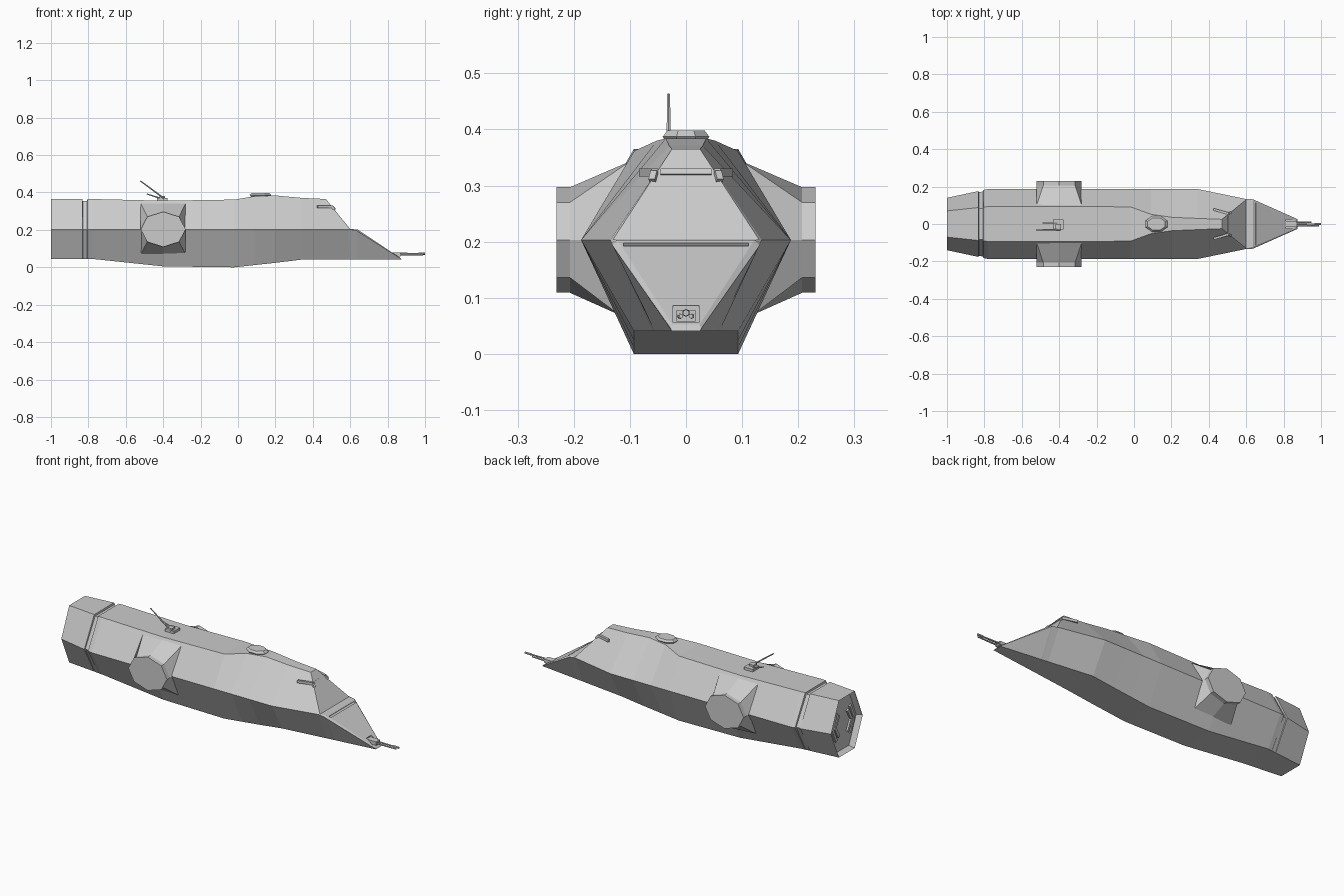
import bpy, bmesh, math
from mathutils import Vector, Matrix

if "Cube" in bpy.data.objects:
    bpy.data.objects.remove(bpy.data.objects["Cube"])


def make(name, bm):
    bmesh.ops.recalc_face_normals(bm, faces=bm.faces[:])
    me = bpy.data.meshes.new(name)
    bm.to_mesh(me)
    bm.free()
    ob = bpy.data.objects.new(name, me)
    bpy.context.collection.objects.link(ob)
    return ob


def loft(bm, rings, cap_start=True, cap_end=True):
    vs = [[bm.verts.new(p) for p in r] for r in rings]
    n = len(vs[0])
    for a, b in zip(vs, vs[1:]):
        for i in range(n):
            j = (i + 1) % n
            bm.faces.new((a[i], a[j], b[j], b[i]))
    start = bm.faces.new(vs[0]) if cap_start else None
    if cap_end:
        bm.faces.new(vs[-1])
    return start


def box(name, loc, size, rot=(0, 0, 0)):
    bm = bmesh.new()
    bmesh.ops.create_cube(bm, size=1)
    bmesh.ops.scale(bm, vec=size, verts=bm.verts[:])
    ob = make(name, bm)
    ob.location, ob.rotation_euler = loc, rot
    return ob


def bar(name, a, b, w, h):
    # rectangular bar running between two points
    a, b = Vector(a), Vector(b)
    ob = box(name, (a + b) / 2, (w, h, (b - a).length))
    ob.rotation_euler = (b - a).to_track_quat('Z', 'Y').to_euler()
    return ob


def rod(name, a, b, r1, r2, sides=6):
    a, b = Vector(a), Vector(b)
    bm = bmesh.new()
    bmesh.ops.create_cone(bm, cap_ends=True, segments=sides, radius1=r1, radius2=r2,
                          depth=(b - a).length)
    ob = make(name, bm)
    ob.location = (a + b) / 2
    ob.rotation_euler = (b - a).to_track_quat('Z', 'Y').to_euler()
    return ob


# hull: hexagonal sections, each (bottom, widest, top) as (x, half width, z)
def sec(x, b, zb, m, t, zt):
    return ((x, b, zb), (x, m, .203), (x, t, zt))


sections = [
    sec(-1, .07, .045, .14, .07, .365),
    sec(-.832, .088, .045, .176, .088, .365),
    sec(-.83, .088, .045, .170, .082, .355),
    sec(-.807, .090, .045, .174, .084, .355),
    sec(-.805, .091, .045, .182, .091, .365),
    sec(-.78, .093, .045, .187, .093, .365),
    sec(-.4, .093, .005, .187, .093, .356),
    sec(-.02, .093, .0, .187, .092, .362),
    sec(.09, .093, .012, .187, .052, .380),
    sec(.2, .093, .024, .187, .036, .384),
    sec(.34, .093, .041, .187, .030, .371),
    ((.6, .06, .041), (.592, .135, .203), (.47, .025, .365)),
    ((.63, .056, .041), (.632, .133, .198), (.6, .13, .204)),
    ((.64, .055, .041), (.638, .131, .193), (.637, .122, .203)),
    ((.875, .026, .041), (.872, .027, .045), (.865, .024, .052)),
]
rings = []
for s in sections:
    right = [Vector(p) for p in s]
    rings.append(right + [Vector((p.x, -p.y, p.z)) for p in reversed(right)])
bm = bmesh.new()
stern = loft(bm, rings)
# stepped recess in the stern
for thick, depth in ((.018, .012), (.012, .02)):
    bmesh.ops.inset_region(bm, faces=[stern], thickness=thick)
    bmesh.ops.translate(bm, verts=stern.verts[:], vec=(depth, 0, 0))
hull = make("hull", bm)

# cut-outs in the bow: gun port and slot along the top of the nose
slope = math.atan2(.151, .228)
cutters = [box("gun_port_cutter", (.868, 0, .071), (.12, .046, .03)),
           box("nose_slot_cutter", (.649, 0, .195), (.011, .222, .012), (0, slope, 0))]
for c in cutters:
    c.hide_render = True
    c.hide_viewport = True
    c.display_type = 'WIRE'
    mod = hull.modifiers.new(c.name, 'BOOLEAN')
    mod.operation, mod.solver, mod.object = 'DIFFERENCE', 'EXACT', c

# octagonal side pods flaring out of the hull
octa = [(.12, 0), (.085, .067), (0, .094), (-.085, .067),
        (-.12, 0), (-.085, -.067), (0, -.094), (.085, -.067)]
base = [(.12, 0, .18), (.12, .14, .10), (0, .14, .10), (-.12, .14, .10),
        (-.12, 0, .18), (-.12, -.133, .12), (0, -.133, .12), (.12, -.133, .12)]
for side, label in ((-1, "front"), (1, "back")):
    bm = bmesh.new()
    loft(bm, [[(-.4 + x, side * y, .203 + z) for x, z, y in base],
              [(-.4 + x, side * .207, .203 + z) for x, z in octa],
              [(-.4 + x, side * .231, .203 + z) for x, z in octa]])
    make(label + "_side_pod", bm)

# low turret on the deck hump
bm = bmesh.new()
loft(bm, [[(.12 + 1.4 * r * math.cos(math.tau * (i + .5) / 8),
            r * math.sin(math.tau * (i + .5) / 8), z) for i in range(8)]
          for r, z in ((.028, .362), (.045, .387), (.036, .398))])
make("turret", bm)

# deck gun on its mount
box("deck_gun_mount", (-.405, -.003, .363), (.055, .055, .016))
box("deck_gun_block", (-.405, -.015, .374), (.03, .03, .014))
rod("deck_gun_barrel", (-.395, -.031, .368), (-.522, -.031, .462), .0045, .003)
rod("deck_gun_strut", (-.41, .006, .368), (-.488, .006, .392), .004, .003)

# bow gun cluster
box("bow_gun_block", (.84, 0, .068), (.06, .034, .02))
for i, (y, z, end) in enumerate(((-.011, .067, .99), (0, .073, 1.0), (.011, .067, .95))):
    rod(f"bow_gun_barrel_{i}", (.82, y, z), (end, y * .8, z), .0055, .004)
rod("bow_gun_muzzle", (.965, 0, .073), (1.0, 0, .073), .007, .006)

# brow lights around the front window, with stern vents mirrored alike
box("window_brow", (.502, 0, .322), (.012, .09, .012), (0, math.atan2(.162, .127), 0))
for s in (-1, 1):
    bar("brow_side_bar", (.425, s * .078, .323), (.505, s * .056, .323), .012, .014)
    bar("brow_side_foot", (.505, s * .056, .323), (.517, s * .06, .308), .012, .012)
    for k, d in enumerate((0, .022)):
        y_out, y_in, h = .095 - d, .062 - d, .078 - d * .8
        for z in (-1, 1):
            bar(f"stern_vent_{k}", (-.976, s * y_out, .205),
                (-.976, s * y_in, .205 + z * h), .010, .016)
